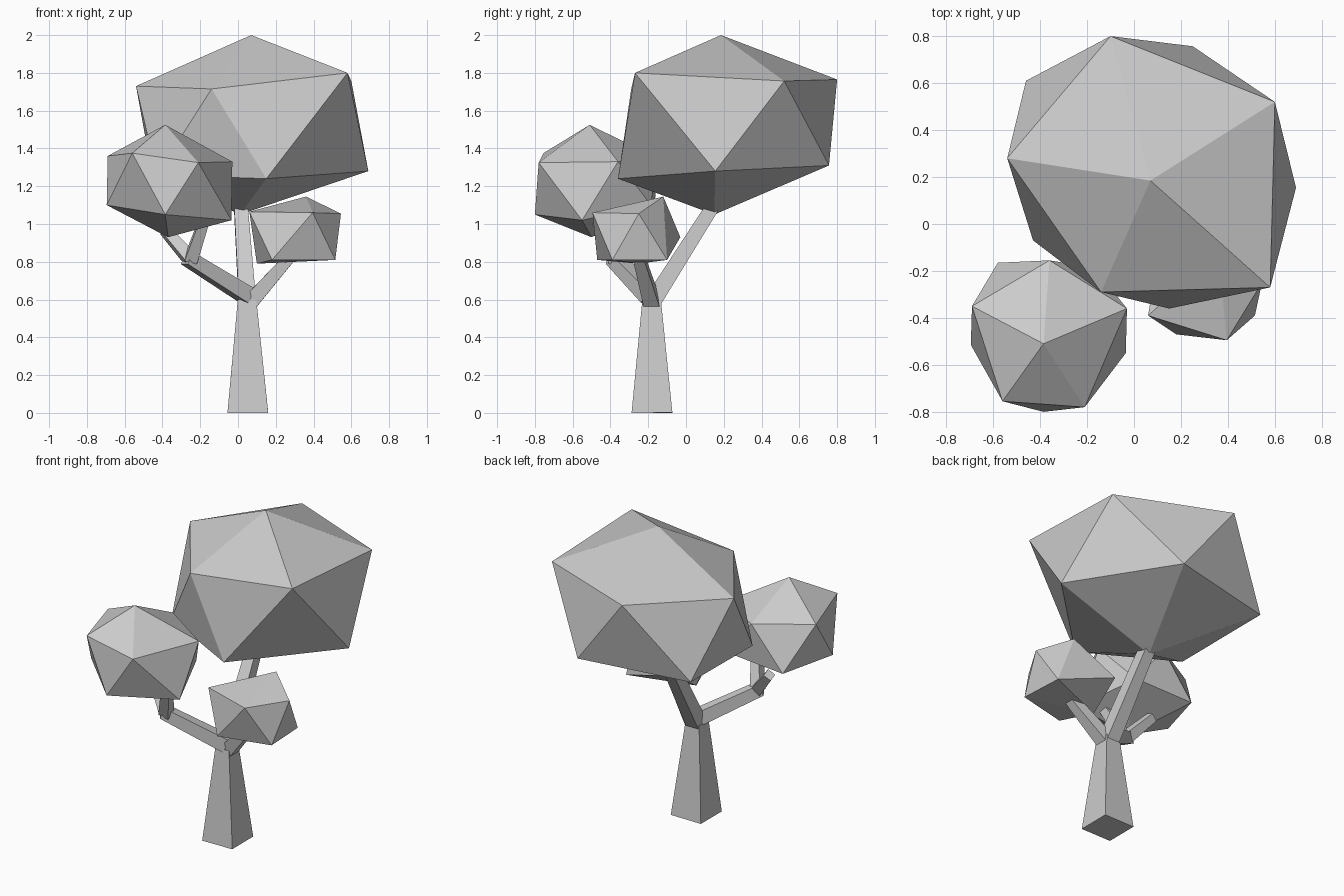
import bpy, bmesh
from mathutils import Vector

if "Cube" in bpy.data.objects:
    bpy.data.objects.remove(bpy.data.objects["Cube"])


def finish(bm, name):
    bmesh.ops.recalc_face_normals(bm, faces=bm.faces[:])
    mesh = bpy.data.meshes.new(name)
    bm.to_mesh(mesh)
    bm.free()
    bpy.context.collection.objects.link(bpy.data.objects.new(name, mesh))


def limb(name, start, end, r0, r1, side=(1, 0, 0)):
    """Tapered four-sided limb from start to end; r0 and r1 are half widths."""
    a, b = Vector(start), Vector(end)
    d = (b - a).normalized()
    v = d.cross(Vector(side)).normalized()
    u = v.cross(d)
    bm = bmesh.new()
    rings = [[bm.verts.new(p + u * r * i + v * r * j)
              for i, j in ((-1, -1), (1, -1), (1, 1), (-1, 1))]
             for p, r in ((a, r0), (b, r1))]
    bm.faces.new(rings[0])
    bm.faces.new(rings[1])
    for k in range(4):
        n = (k + 1) % 4
        bm.faces.new((rings[0][k], rings[0][n], rings[1][n], rings[1][k]))
    finish(bm, name)


def foliage(name, points):
    """Irregular faceted clump wrapped around a few corner points."""
    bm = bmesh.new()
    for p in points:
        bm.verts.new(p)
    bmesh.ops.convex_hull(bm, input=bm.verts[:])
    finish(bm, name)


# Trunk
limb("trunk", (.052, -.18, 0), (.048, -.182, .6), .108, .049)

# Branches
limb("crown_branch", (.048, -.17, .6), (.015, .14, 1.09), .045, .036)
limb("right_branch", (.06, -.18, .58), (.29, -.255, .84), .042, .028, (0, 1, 0))
limb("left_branch", (.05, -.19, .62), (-.27, -.385, .82), .043, .036, (0, 0, 1))
limb("left_outer_twig", (-.25, -.375, .81), (-.39, -.30, .97), .034, .026)
limb("left_inner_twig", (-.25, -.38, .81), (-.175, -.48, 1.03), .034, .026)

# Foliage: apex, upper ring, lower ring, base
foliage("main_crown", [
    (.07, .185, 2.0),
    (.60, .52, 1.757), (-.10, .80, 1.765), (-.54, .28, 1.73),
    (-.14, -.29, 1.715), (.58, -.27, 1.80),
    (.25, .757, 1.31), (-.46, .61, 1.29), (-.43, -.07, 1.26),
    (.15, -.36, 1.24), (.69, .155, 1.28),
    (.01, .15, 1.05)])
foliage("left_foliage", [
    (-.385, -.51, 1.525),
    (-.03, -.36, 1.33), (-.36, -.155, 1.35), (-.69, -.35, 1.36),
    (-.56, -.755, 1.375), (-.21, -.78, 1.325),
    (-.17, -.185, 1.10), (-.58, -.165, 1.08), (-.695, -.515, 1.10),
    (-.385, -.80, 1.05), (-.035, -.55, 1.02),
    (-.37, -.5, .93)])
foliage("right_foliage", [
    (.36, -.12, 1.145), (.545, -.25, 1.055), (.395, -.495, 1.06),
    (.06, -.39, 1.065), (.12, -.03, .93),
    (.50, -.10, .81), (.515, -.39, .81), (.18, -.47, .81),
    (.10, -.25, .79)])
